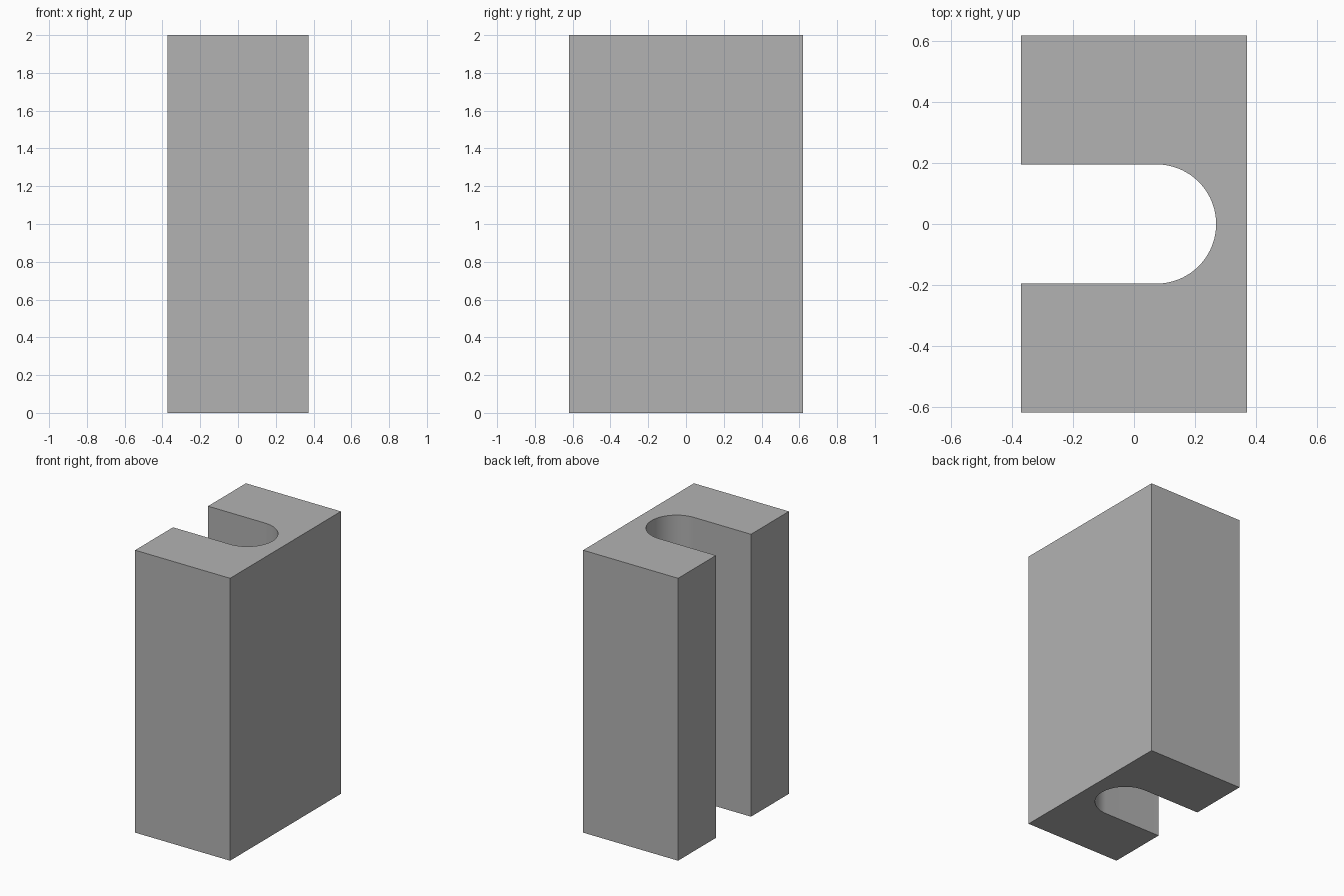
import bpy
import bmesh
from math import sin, cos, pi, radians

cube = bpy.data.objects.get("Cube")
if cube:
    bpy.data.objects.remove(cube, do_unlink=True)

HALF_X, HALF_Y, HEIGHT = 0.372, 0.62, 2.0
SLOT_R, SLOT_X = 0.196, 0.074
ARC_STEPS = 48

# Plain grey material
grey = bpy.data.materials.new("plain grey")
grey.use_nodes = True
colour = (0.45, 0.45, 0.45, 1)
grey.diffuse_color = colour
grey.node_tree.nodes["Principled BSDF"].inputs["Base Color"].default_value = colour

# Block outline with a round-ended slot open towards -x
outline = [(-HALF_X, -HALF_Y), (HALF_X, -HALF_Y), (HALF_X, HALF_Y), (-HALF_X, HALF_Y),
           (-HALF_X, SLOT_R)]
for i in range(ARC_STEPS + 1):
    a = pi / 2 - pi * i / ARC_STEPS
    outline.append((SLOT_X + SLOT_R * cos(a), SLOT_R * sin(a)))
outline.append((-HALF_X, -SLOT_R))

# Raise the outline to full height
bm = bmesh.new()
base = bm.faces.new([bm.verts.new((x, y, 0)) for x, y in outline])
raised = bmesh.ops.extrude_face_region(bm, geom=[base], use_keep_orig=True)
top_verts = [g for g in raised["geom"] if isinstance(g, bmesh.types.BMVert)]
bmesh.ops.translate(bm, verts=top_verts, vec=(0, 0, HEIGHT))
bmesh.ops.recalc_face_normals(bm, faces=bm.faces)
mesh = bpy.data.meshes.new("slotted_block")
bm.to_mesh(mesh)
bm.free()
mesh.materials.append(grey)

block = bpy.data.objects.new("slotted_block", mesh)
bpy.context.collection.objects.link(block)

# Smooth the slot's round end, keep the edges sharp
bpy.ops.object.select_all(action="DESELECT")
block.select_set(True)
bpy.context.view_layer.objects.active = block
bpy.ops.object.shade_smooth_by_angle(angle=radians(30))
